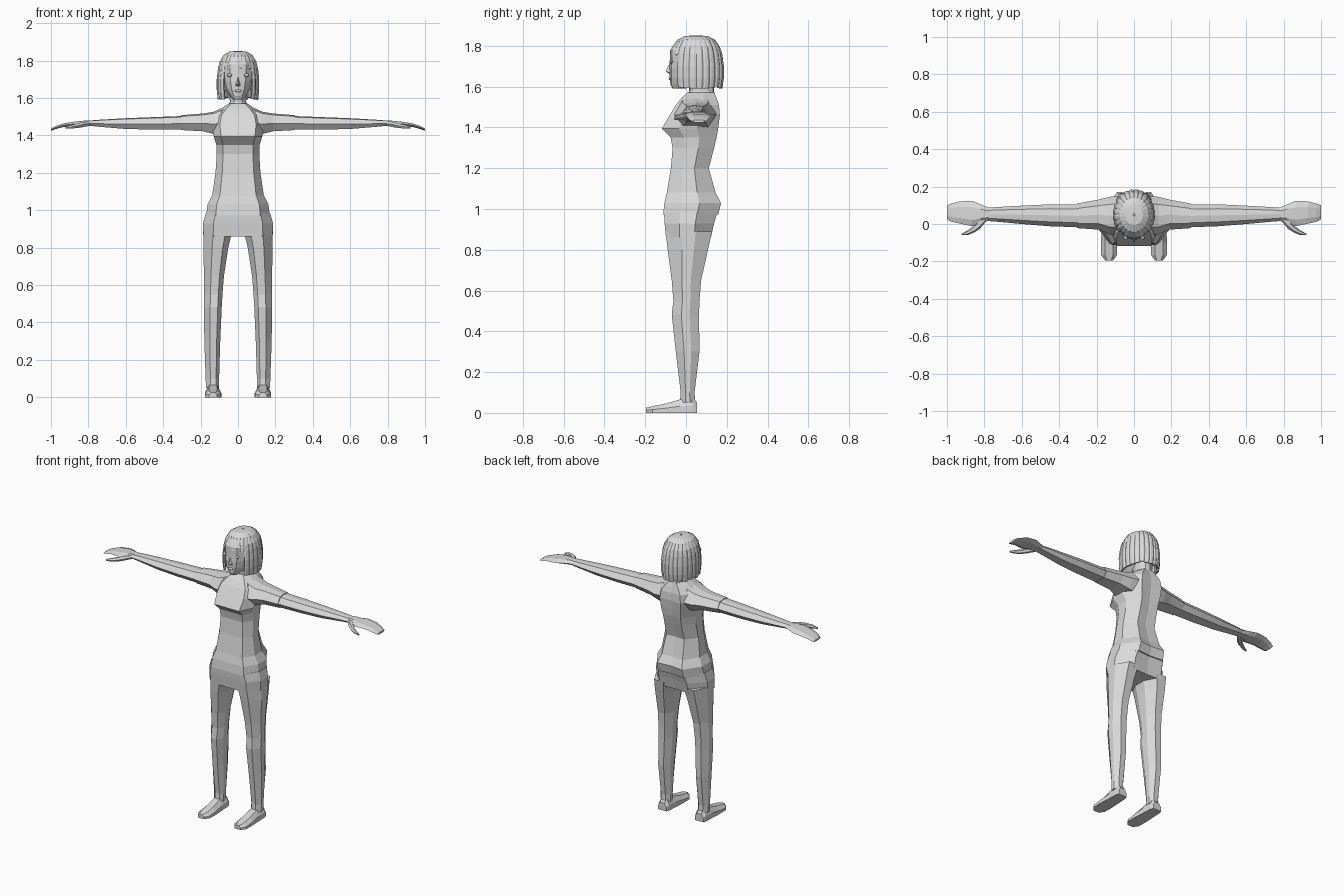
import bpy, bmesh, math, random
random.seed(4)

grey = bpy.data.materials.new("plain_grey")
grey.diffuse_color = (0.7, 0.7, 0.7, 1)


def make(name, verts, faces, mirror=False, thick=0.0):
    me = bpy.data.meshes.new(name)
    me.from_pydata(verts, [], faces)
    me.materials.append(grey)
    ob = bpy.data.objects.new(name, me)
    bpy.context.collection.objects.link(ob)
    if thick:
        s = ob.modifiers.new("thickness", 'SOLIDIFY')
        s.thickness, s.offset = thick, -1
    else:
        bm = bmesh.new()
        bm.from_mesh(me)
        bmesh.ops.recalc_face_normals(bm, faces=bm.faces[:])
        bm.to_mesh(me)
        bm.free()
    if mirror:
        ob.modifiers.new("mirror", 'MIRROR').use_mirror_merge = False
    return ob


def loft(name, section, rings, axis='z', mirror=False):
    """Skin a section (u in -1..1, v in 0..1) through rings (t, u0, u1, v0, v1)."""
    verts, faces, n = [], [], len(section)
    for t, a0, a1, b0, b1 in rings:
        for u, v in section:
            a = a0 + (a1 - a0) * (u + 1) / 2
            b = b0 + (b1 - b0) * v
            verts.append({'x': (t, a, b), 'y': (a, t, b), 'z': (a, b, t)}[axis])
    for i in range(len(rings) - 1):
        for j in range(n):
            k = (j + 1) % n
            faces.append((i*n + j, i*n + k, i*n + n + k, i*n + n + j))
    faces += [tuple(range(n)), tuple(range(len(verts) - n, len(verts)))]
    return make(name, verts, faces, mirror)


def sym(half):
    return half + [(-u, v) for u, v in reversed(half) if u > 0]


def centred(rows):
    return [(z, -w, w, f, b) for z, w, f, b in rows]


BODY = sym([(0, 0), (.7, 0), (1, .3), (1, .62), (.55, 1), (0, .97)])
HEAD = sym([(0, 0), (.5, .04), (.85, .18), (1, .45), (.9, .75), (.5, .96), (0, 1)])
LEG = [(-.55, 0), (.3, 0), (1, .35), (1, .65), (.45, 1), (-.45, 1), (-1, .65), (-1, .3)]
ARM = [(-.6, .1), (.6, .1), (1, .5), (.6, .93), (0, 1), (-.6, .93), (-1, .5)]
FOOT = [(-1, 0), (1, 0), (1, .5), (.5, 1), (-.5, 1), (-1, .5)]
HAND = [(-1, .5), (-.5, 0), (.5, 0), (1, .5), (.5, 1), (-.5, 1)]

# shirt with bust and shoulders
loft("shirt", BODY, centred([
    (.972, .170, -.112, .158), (1.03, .163, -.106, .172), (1.08, .138, -.094, .145),
    (1.2, .120, -.074, .112), (1.3, .114, -.066, .138), (1.35, .116, -.075, .150),
    (1.395, .130, -.118, .158), (1.46, .138, -.08, .166), (1.51, .125, -.05, .162),
    (1.545, .088, -.022, .15), (1.572, .048, .008, .138)]))
loft("sleeve", ARM, [
    (.04, -.02, .14, 1.40, 1.563), (.09, -.06, .15, 1.385, 1.545), (.13, -.055, .145, 1.395, 1.527),
    (.19, -.03, .13, 1.412, 1.517), (.305, -.022, .109, 1.42, 1.508)], 'x', True)

# trousers
loft("trouser_hips", BODY, centred([
    (.86, .185, -.098, .122), (.93, .187, -.105, .138), (.985, .172, -.108, .154)]))
loft("trouser_leg", LEG, [
    (.89, .03, .186, -.1, .128), (.8, .052, .185, -.09, .108), (.65, .075, .182, -.07, .074),
    (.55, .083, .182, -.062, .066), (.48, .087, .182, -.07, .064), (.3, .095, .18, -.05, .066),
    (.1, .101, .173, -.026, .042), (.05, .101, .171, -.03, .045)], mirror=True)
loft("foot", FOOT, [
    (.055, .105, .165, 0, .05), (.035, .097, .171, 0, .075), (-.03, .094, .173, 0, .066),
    (-.1, .089, .177, 0, .046), (-.165, .091, .176, 0, .032), (-.195, .112, .154, 0, .026)],
    'y', True)

# arms and hands
loft("arm", ARM, [
    (.29, -.018, .105, 1.423, 1.504), (.45, -.012, .105, 1.424, 1.498),
    (.6, 0, .098, 1.428, 1.492), (.74, .013, .09, 1.442, 1.484), (.79, .016, .086, 1.448, 1.48)],
    'x', True)
loft("hand", HAND, [
    (.775, .018, .086, 1.45, 1.48), (.82, .005, .105, 1.45, 1.479), (.865, -.012, .124, 1.449, 1.475),
    (.93, .002, .121, 1.446, 1.465), (.975, .012, .11, 1.434, 1.45), (1.0, .025, .1, 1.425, 1.437)],
    'x', True)
loft("thumb", HAND, [
    (.79, .015, .05, 1.452, 1.475), (.825, -.027, .03, 1.445, 1.473), (.855, -.046, -.008, 1.44, 1.465),
    (.89, -.06, -.034, 1.437, 1.456), (.922, -.06, -.052, 1.436, 1.446)], 'x', True)

# neck and head
loft("neck", HEAD, centred([(1.54, .05, .005, .142), (1.58, .044, .015, .138), (1.66, .045, .01, .135)]))
loft("head", HEAD, centred([
    (1.592, .026, -.066, .0), (1.61, .042, -.076, .07), (1.645, .066, -.08, .13),
    (1.69, .08, -.082, .155), (1.73, .085, -.079, .165), (1.78, .084, -.078, .16),
    (1.82, .066, -.05, .135), (1.838, .03, -.01, .09)]))

# nose, eyes and lips
make("nose", [(0, -.08, 1.715), (-.014, -.078, 1.667), (.014, -.078, 1.667),
              (0, -.1, 1.677), (0, -.078, 1.66)],
     [(0, 1, 3), (0, 3, 2), (1, 4, 3), (4, 2, 3), (0, 2, 4, 1)])


def blob(name, x, y, z, size, mirror=False):
    bm = bmesh.new()
    bmesh.ops.create_uvsphere(bm, u_segments=8, v_segments=6, radius=1)
    verts = [(x + v.co.x*size[0], y + v.co.y*size[1], z + v.co.z*size[2]) for v in bm.verts]
    faces = [[v.index for v in f.verts] for f in bm.faces]
    bm.free()
    make(name, verts, faces, mirror)


blob("eye", .046, -.073, 1.722, (.014, .009, .009), True)
blob("lips", 0, -.077, 1.638, (.02, .008, .007))

# bobbed hair: ridged strands from the crown, shorter in the fringe
PROFILE = [(.05, 1.852), (.42, 1.848), (.68, 1.83), (.86, 1.795), (.94, 1.76),
           (1.0, 1.70), (1.0, 1.645), (.95, 1.598)]
verts, faces, count = [], [], 24
for k in range(count):
    mid = 2 * math.pi * (k + .5) / count
    half = math.pi / count * 1.06
    fringe = math.sin(mid) < -.72
    rows = PROFILE[:5] if fringe else PROFILE
    wobble = random.uniform(-.012, .012)
    drop = random.uniform(-.008, .006)
    base = len(verts)
    for i, (s, z) in enumerate(rows):
        z += drop if i == len(rows) - 1 else 0
        for d, r in ((-half, .965), (-half * .4, 1), (half * .4, 1), (half, .965)):
            r *= s * (1 + wobble * (i > 1))
            verts.append((.113 * r * math.cos(mid + d), .05 + .136 * r * math.sin(mid + d), z))
    for i in range(len(rows) - 1):
        for j in range(3):
            a = base + i * 4 + j
            faces.append((a, a + 4, a + 5, a + 1))
make("hair", verts, faces, thick=.012)
